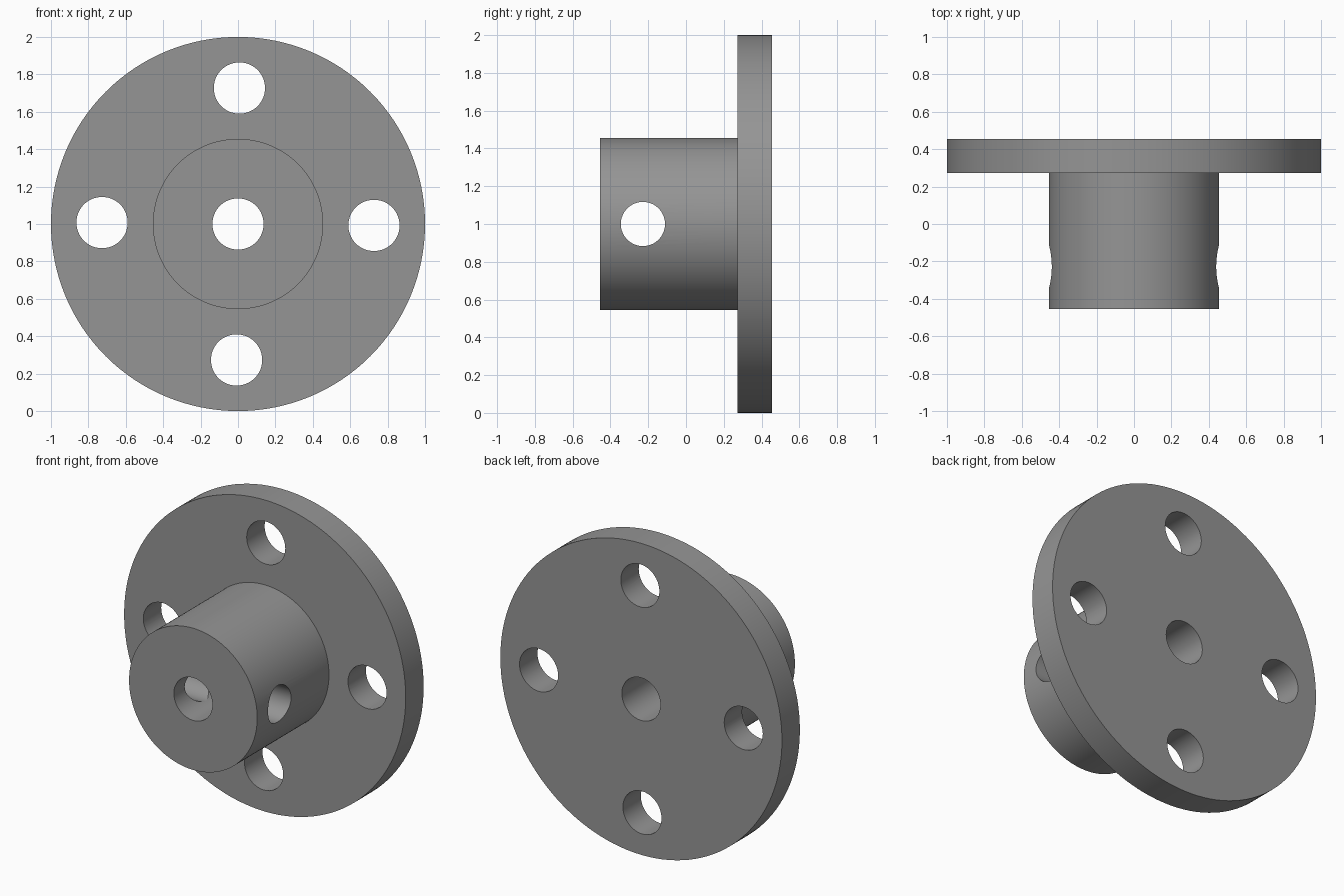
import bpy, bmesh, math
from mathutils import Matrix, Vector

if "Cube" in bpy.data.objects:
    bpy.data.objects.remove(bpy.data.objects["Cube"])

SEG = 128
FRONT, STEP, BACK = -0.455, 0.273, 0.455

steel = bpy.data.materials.new("steel grey")
steel.diffuse_color = (0.3, 0.3, 0.3, 1)
steel.use_nodes = True
steel.node_tree.nodes["Principled BSDF"].inputs["Base Color"].default_value = steel.diffuse_color


def new_object(name, bm):
    mesh = bpy.data.meshes.new(name)
    bmesh.ops.recalc_face_normals(bm, faces=bm.faces)
    bm.to_mesh(mesh)
    bm.free()
    ob = bpy.data.objects.new(name, mesh)
    bpy.context.collection.objects.link(ob)
    return ob


def add_cylinder(bm, radius, length, centre, axis):
    turn = Vector((0, 0, 1)).rotation_difference(Vector(axis)).to_matrix().to_4x4()
    bmesh.ops.create_cone(bm, cap_ends=True, segments=64, radius1=radius, radius2=radius,
                          depth=length, matrix=Matrix.Translation(centre) @ turn)


# Flange plate and hub turned as one solid around the y axis
profile = [(0.455, FRONT), (0.455, STEP), (1.0, STEP), (1.0, BACK)]
bm = bmesh.new()
rings = []
for r, y in profile:
    rings.append([bm.verts.new((r * math.cos(2 * math.pi * i / SEG), y,
                                1 + r * math.sin(2 * math.pi * i / SEG))) for i in range(SEG)])
for a, b in zip(rings, rings[1:]):
    for i in range(SEG):
        j = (i + 1) % SEG
        bm.faces.new((a[i], a[j], b[j], b[i]))
bm.faces.new(rings[0])
bm.faces.new(rings[-1])
flange = new_object("flanged_hub", bm)
flange.data.materials.append(steel)

# Centre bore
bm = bmesh.new()
add_cylinder(bm, 0.137, 2, (0, 0, 1), (0, 1, 0))
bore = new_object("bore_cutter", bm)

# Four bolt holes, turned very slightly clockwise
bm = bmesh.new()
for k in range(4):
    a = math.radians(90 * k - 0.6)
    add_cylinder(bm, 0.137, 0.6, (0.727 * math.cos(a), 0.36, 1 + 0.727 * math.sin(a)), (0, 1, 0))
bolts = new_object("bolt_hole_cutter", bm)

# Set screw hole straight across the hub
bm = bmesh.new()
add_cylinder(bm, 0.117, 2, (0, -0.228, 1), (1, 0, 0))
cross = new_object("cross_hole_cutter", bm)

# Cut the holes
for cutter in (bore, bolts, cross):
    cutter.hide_render = True
    mod = flange.modifiers.new(cutter.name, 'BOOLEAN')
    mod.operation = 'DIFFERENCE'
    mod.solver = 'EXACT'
    mod.object = cutter
bpy.context.view_layer.objects.active = flange
flange.select_set(True)
for mod in list(flange.modifiers):
    bpy.ops.object.modifier_apply(modifier=mod.name)
for cutter in (bore, bolts, cross):
    bpy.data.objects.remove(cutter)

# Smooth round walls, sharp rims
bpy.ops.object.select_all(action='DESELECT')
flange.select_set(True)
bpy.ops.object.shade_smooth_by_angle(angle=math.radians(30))
